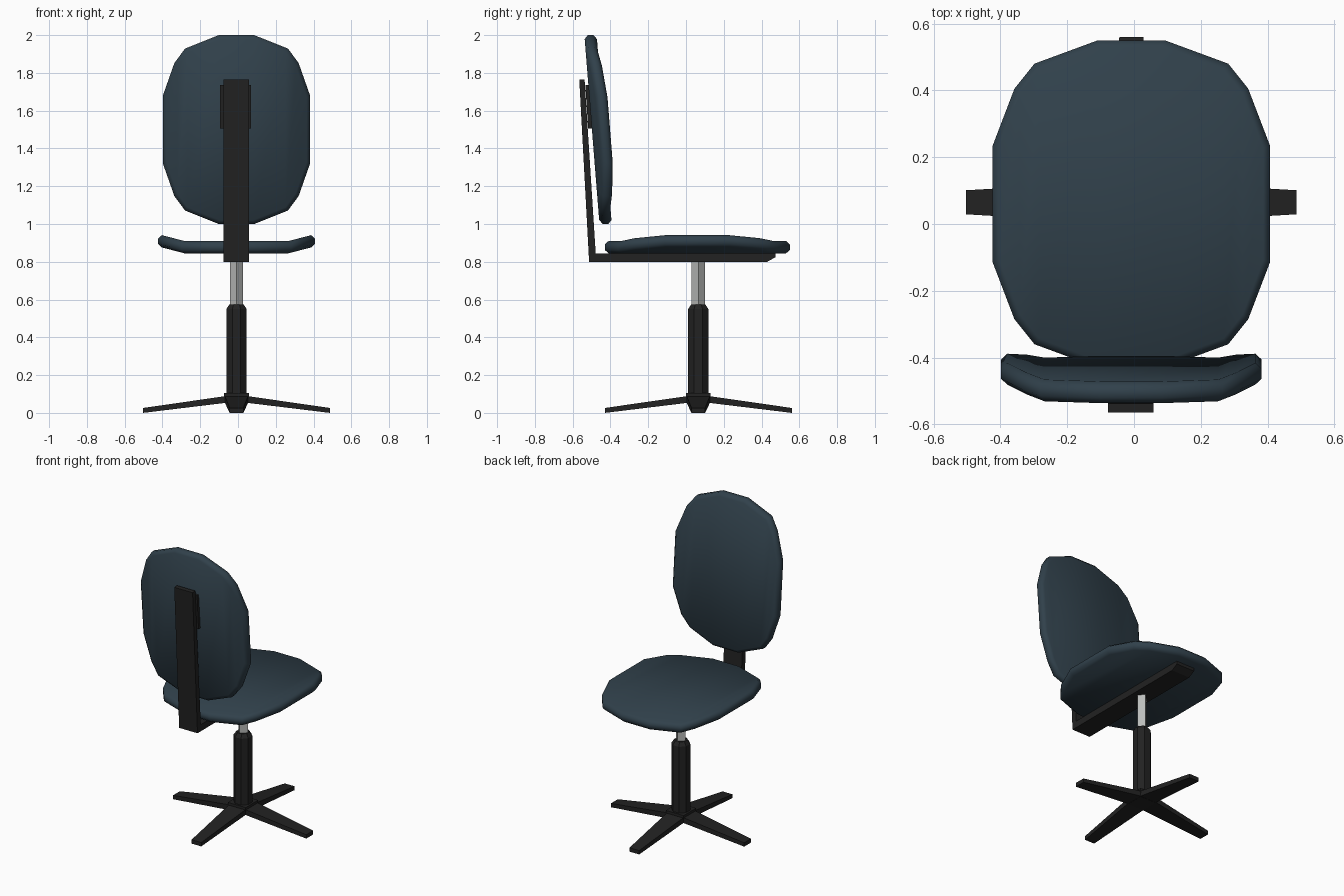
import bpy, math
from mathutils import Vector

if "Cube" in bpy.data.objects:
    bpy.data.objects.remove(bpy.data.objects["Cube"])

CX, CY = -0.008, 0.065      # column axis


def material(name, rgb):
    m = bpy.data.materials.new(name)
    m.diffuse_color = (*rgb, 1)
    m.use_nodes = True
    m.node_tree.nodes["Principled BSDF"].inputs["Base Color"].default_value = m.diffuse_color
    return m


BLUE = material("slate blue fabric", (0.030, 0.052, 0.070))
BLACK = material("black plastic", (0.016, 0.016, 0.016))
STEEL = material("light steel", (0.50, 0.51, 0.50))


def make(name, verts, faces, mat, smooth=None):
    me = bpy.data.meshes.new(name)
    me.from_pydata(verts, [], faces)
    me.materials.append(mat)
    if smooth:
        me.polygons.foreach_set("use_smooth", [True] * len(me.polygons))
        me.set_sharp_from_angle(angle=math.radians(smooth))
    ob = bpy.data.objects.new(name, me)
    bpy.context.collection.objects.link(ob)
    return ob


def loft(name, rings, mat):
    """Skin a stack of equal rings (counter-clockwise seen from the last) and cap both ends."""
    n = len(rings[0])
    verts = [v for r in rings for v in r]
    faces = [(k*n + i, k*n + (i+1) % n, (k+1)*n + (i+1) % n, (k+1)*n + i)
             for k in range(len(rings) - 1) for i in range(n)]
    faces += [tuple(reversed(range(n))), tuple(range((len(rings)-1)*n, len(rings)*n))]
    return make(name, verts, faces, mat)


def polygon(n, r, z, turn):
    return [(CX + r*math.cos(turn + 2*math.pi*i/n), CY + r*math.sin(turn + 2*math.pi*i/n), z)
            for i in range(n)]


def cushion(name, place):
    """Rounded pad whose left and right edges curl up; place() maps local to world."""
    half = [(0.10, 0.49), (0.29, 0.42), (0.35, 0.345), (0.415, 0.175)]
    cols = [(-x, y) for x, y in reversed(half)] + half      # columns, left to right
    outline = [(x, -y) for x, y in cols] + [(x, y) for x, y in reversed(cols)]
    n, c = len(outline), len(cols)
    verts = []
    for inset, h in [(0.02, 0), (0, 0.018), (0, 0.047), (0.02, 0.065)]:
        for x, y in outline:
            curl = max(0, abs(x) - 0.29) / 0.125 * 0.031
            verts.append(place(x * (1 - inset/0.415), y * (1 - inset/0.49), h + curl))
    faces = [(k*n + i, k*n + (i+1) % n, (k+1)*n + (i+1) % n, (k+1)*n + i)
             for k in range(3) for i in range(n)]
    for i in range(c - 1):                                   # top and bottom strips
        quad = (i, i + 1, n - 2 - i, n - 1 - i)
        faces += [tuple(reversed(quad)), tuple(3*n + q for q in quad)]
    return make(name, verts, faces, BLUE, 60)


# Cushions
cushion("seat", lambda x, y, h: (CX + x, 0.06 + y, 0.845 + h))
# x is mirrored so the pad's upper side faces +y
cushion("backrest", lambda x, y, h: (CX - 0.94*x, -0.498 - 0.0816*y + h, 1.5 + 1.02*y))

# L-shaped support bar under the seat and up the back
bar = [(0.43, 0.80), (0.475, 0.825), (0.475, 0.845), (-0.478, 0.845),
       (-0.537, 1.766), (-0.565, 1.764), (-0.513, 0.80)]
loft("support_bar", [[(x, y, z) for y, z in bar] for x in (CX - 0.07, CX + 0.066)], BLACK)

# Bracket between bar and backrest
side = [(-0.518, 1.505), (-0.490, 1.505), (-0.508, 1.735), (-0.533, 1.735)]
loft("back_bracket", [[(x, y, z) for y, z in side] for x in (CX - 0.087, CX + 0.077)], BLACK)

# Column and gas lift
flat = math.pi / 8
loft("column", [polygon(8, r, z, flat) for r, z in
                [(0.058, 0.07), (0.058, 0.55), (0.040, 0.575)]], BLACK)
loft("gas_lift", [polygon(4, 0.035, z, 0) for z in (0.56, 0.81)], STEEL)

# Hub and four tapered legs
loft("hub", [polygon(4, r * math.sqrt(2), z, math.pi / 4) for r, z in
             [(0.058, 0.052), (0.066, 0.09), (0.066, 0.105)]], BLACK)
for k in range(4):
    a = k * math.pi / 2
    rings = []
    for r, w, lo, hi in [(0.05, 0.062, 0.054, 0.090), (0.495, 0.036, 0.0, 0.026)]:
        rings.append([(CX + r*math.cos(a) - s*w*math.sin(a),
                       CY + r*math.sin(a) + s*w*math.cos(a), z)
                      for s, z in [(-1, lo), (1, lo), (1, hi), (-1, hi)]])
    loft(f"leg_{k + 1}", rings, BLACK)
